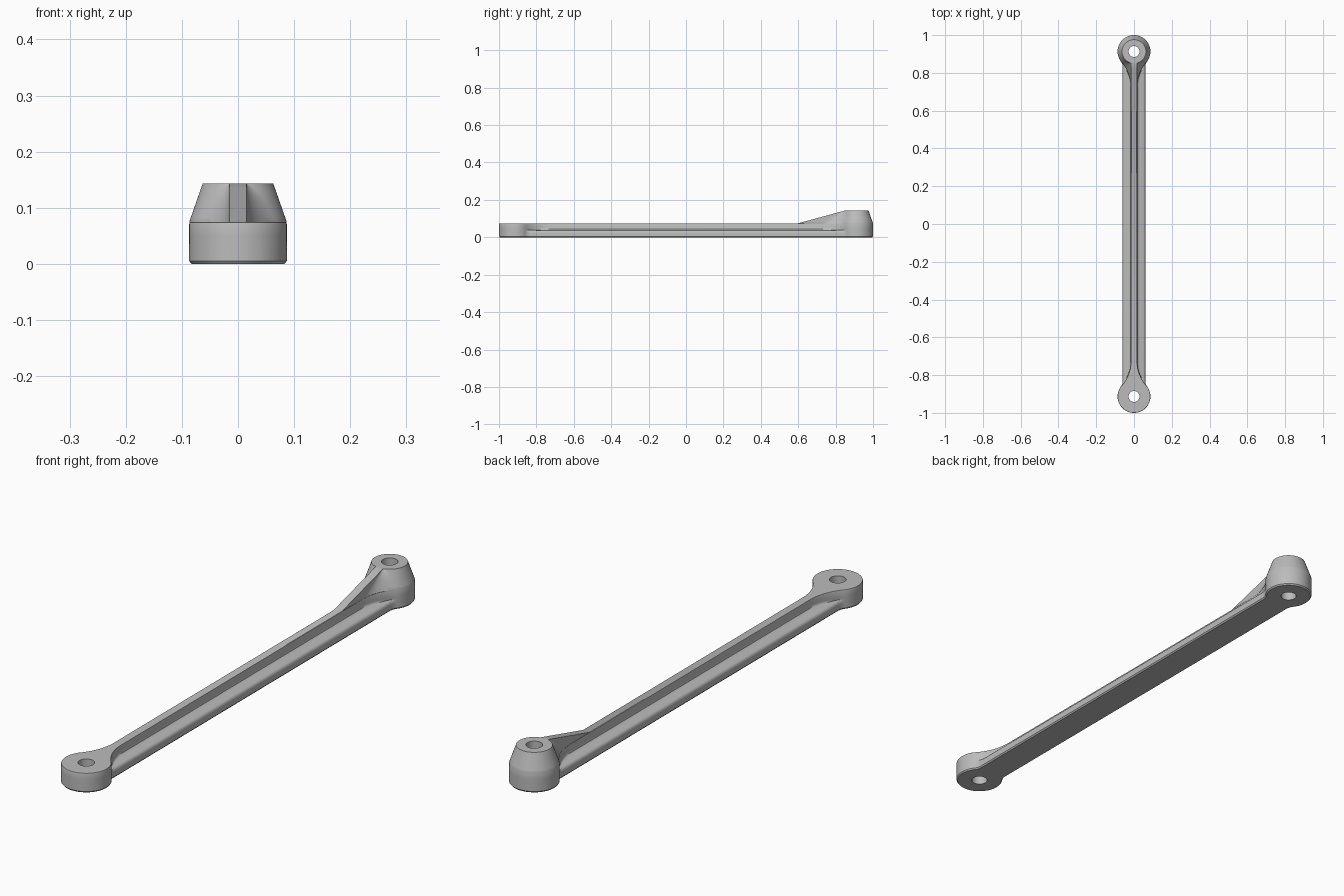
import bpy, bmesh, math

if "Cube" in bpy.data.objects:
    bpy.data.objects.remove(bpy.data.objects["Cube"])

YC = 0.913          # boss centre distance along the arm
HOLE_R = 0.029

grey = bpy.data.materials.new("cast_grey")
grey.diffuse_color = (0.5, 0.5, 0.5, 1)
grey.use_nodes = True
grey.node_tree.nodes["Principled BSDF"].inputs["Base Color"].default_value = grey.diffuse_color


def half_outline(hw, r, f):
    """Right side of the rear boss: tip arc, then concave fillet into the bar."""
    y2 = YC - math.sqrt((r + f) ** 2 - (hw + f) ** 2)
    a = math.atan2(y2 - YC, hw + f)
    pts = []
    for i in range(33):
        t = math.pi / 2 + (a - math.pi / 2) * i / 32
        pts.append((r * math.cos(t), YC + r * math.sin(t)))
    for i in range(1, 15):
        t = a + math.pi - a * i / 14
        pts.append((hw + f + f * math.cos(t), y2 + f * math.sin(t)))
    return pts


def arm_ring(hw, r, f):
    right = half_outline(hw, r, f)
    right += [(x, -y) for x, y in reversed(right)]
    return right + [(-x, y) for x, y in reversed(right[1:-1])]


def tower_ring(hw, r, f, end):
    right = half_outline(hw, r, f) + [(hw, end)]
    return right + [(-x, y) for x, y in reversed(right[1:])]


def loft(name, layers):
    """Stack of (z, outline) joined into a closed solid."""
    bm = bmesh.new()
    rings = [[bm.verts.new((x, y, z)) for x, y in pts] for z, pts in layers]
    n = len(rings[0])
    for lo, hi in zip(rings, rings[1:]):
        for i in range(n):
            j = (i + 1) % n
            bm.faces.new((lo[i], lo[j], hi[j], hi[i]))
    bm.faces.new(rings[0])
    bm.faces.new(rings[-1])
    bmesh.ops.recalc_face_normals(bm, faces=bm.faces)
    me = bpy.data.meshes.new(name)
    bm.to_mesh(me)
    bm.free()
    me.materials.append(grey)
    ob = bpy.data.objects.new(name, me)
    bpy.context.collection.objects.link(ob)
    return ob


def combine(target, other, operation):
    bpy.context.view_layer.objects.active = target
    mod = target.modifiers.new("join", 'BOOLEAN')
    mod.operation, mod.object, mod.solver = operation, other, 'EXACT'
    bpy.ops.object.modifier_apply(modifier=mod.name)
    bpy.data.objects.remove(other)


# Arm: flange with rounded edge, filleted centre rib and two bosses
# (z, bar half width, boss radius, plan fillet)
sections = [
    (0.000, 0.056, 0.083, 0.049),
    (0.005, 0.060, 0.087, 0.045),
    (0.024, 0.060, 0.087, 0.045),
    (0.030, 0.0585, 0.087, 0.048),
    (0.0345, 0.055, 0.087, 0.055),
    (0.037, 0.049, 0.087, 0.065),
    (0.038, 0.031, 0.087, 0.120),
    (0.040, 0.024, 0.087, 0.160),
    (0.044, 0.019, 0.087, 0.190),
    (0.050, 0.017, 0.087, 0.200),
    (0.071, 0.0165, 0.087, 0.200),
    (0.074, 0.0155, 0.086, 0.200),
    (0.075, 0.014, 0.0845, 0.200),
]
arm = loft("link_arm", [(z, arm_ring(w, r, f)) for z, w, r, f in sections])

# Tapered rear boss with sloping gusset
layers = [(0.070, tower_ring(0.013, 0.0865, 0.2, 0.59))]
for i in range(9):
    t = i / 8
    layers.append((0.075 + 0.068 * t,
                   tower_ring(0.0155, 0.0868 - 0.0238 * t,
                              0.2 * (1 - t) + 0.001, 0.60 + 0.25 * t)))
combine(arm, loft("tapered_boss", layers), 'UNION')

# Bolt holes through both bosses
for y in (-YC, YC):
    ring = [(HOLE_R * math.cos(k * math.tau / 40),
             y + HOLE_R * math.sin(k * math.tau / 40)) for k in range(40)]
    combine(arm, loft("hole_cutter", [(-0.1, ring), (0.3, ring)]), 'DIFFERENCE')

bpy.ops.object.select_all(action='DESELECT')
arm.select_set(True)
bpy.context.view_layer.objects.active = arm
bpy.ops.object.shade_smooth_by_angle(angle=math.radians(30))
